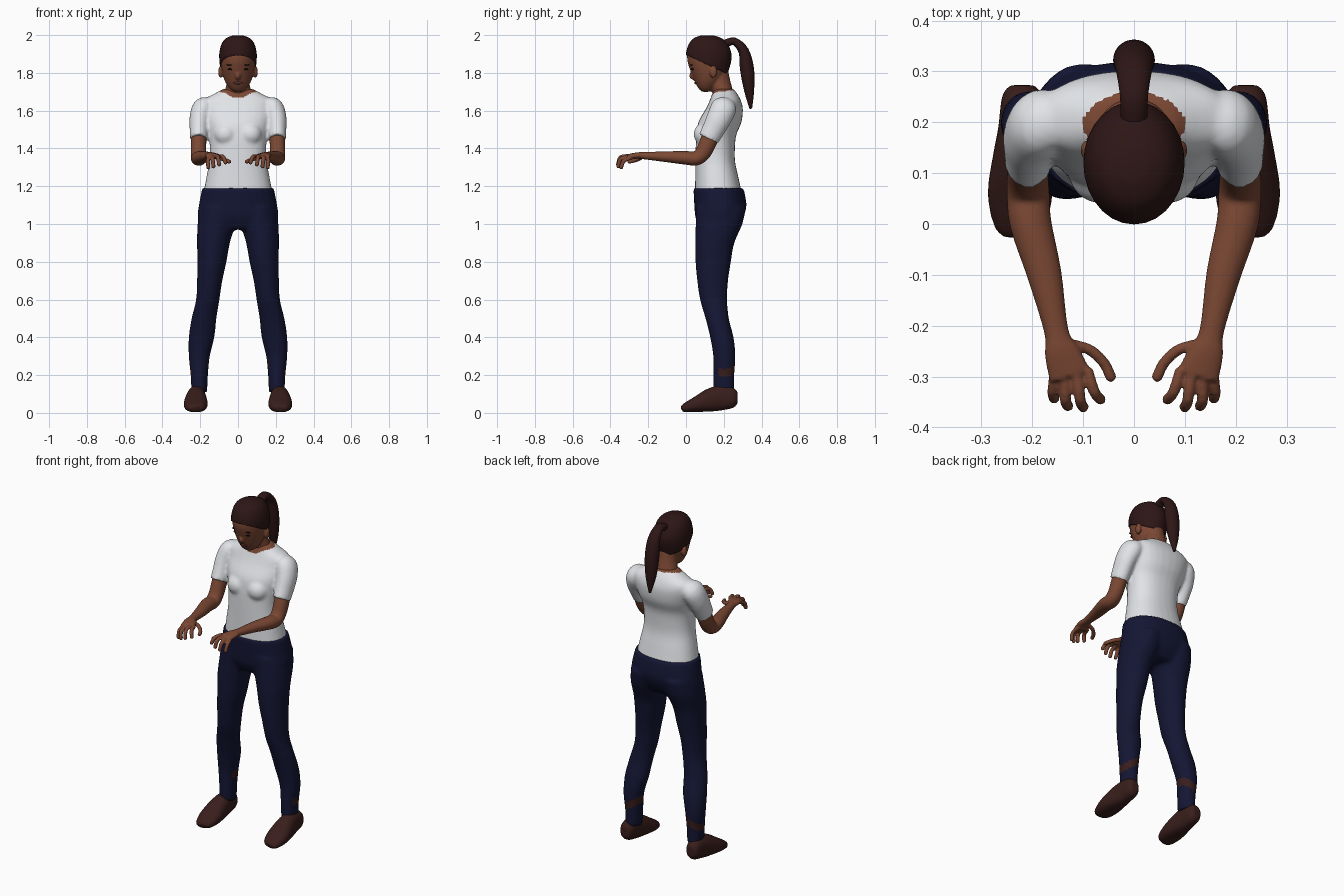
import bpy, bmesh, math
from mathutils import Vector, Matrix

cube = bpy.data.objects.get("Cube")
if cube:
    bpy.data.objects.remove(cube, do_unlink=True)

X_AXIS, Z_AXIS = Vector((1, 0, 0)), Vector((0, 0, 1))


def material(name, r, g, b):
    mat = bpy.data.materials.new(name)
    mat.use_nodes = True
    mat.diffuse_color = (r, g, b, 1)
    shader = mat.node_tree.nodes["Principled BSDF"]
    shader.inputs["Base Color"].default_value = (r, g, b, 1)
    shader.inputs["Roughness"].default_value = 0.8
    return mat


skin = material("brown skin", .2, .065, .034)
hair_color = material("dark brown hair", .027, .008, .008)
white = material("white cotton", .8, .82, .85)
navy = material("navy denim", .007, .008, .034)
leather = material("brown leather", .04, .013, .011)
dark = material("dark lashes", .012, .005, .004)
lip_color = material("lip brown", .13, .036, .027)


def spline(a, b, c, d, t):
    """Catmull-Rom blend of four rows of numbers."""
    return [.5 * (2 * q + (r - p) * t + (2 * p - 5 * q + 4 * r - s) * t * t
                  + (3 * q - p - 3 * r + s) * t ** 3)
            for p, q, r, s in zip(a, b, c, d)]


def loft(bm, rows, axis=None, side=1, sides=28, power=2, steps=4):
    """Skin oval rings; each row is centre x, y, z, half width, half depth."""
    rows = [(row[0] * side,) + tuple(row[1:]) for row in rows]
    padded = [rows[0]] + rows + [rows[-1]]
    fine = []
    for i in range(len(rows) - 1):
        for k in range(steps):
            fine.append(spline(*padded[i:i + 4], k / steps))
    fine.append(rows[-1])
    rings = []
    for i, row in enumerate(fine):
        before = Vector(fine[max(i - 1, 0)][:3])
        after = Vector(fine[min(i + 1, len(fine) - 1)][:3])
        along = axis or (after - before).normalized()
        across = (X_AXIS - along * X_AXIS.dot(along)).normalized()
        over = along.cross(across)
        ring = []
        for k in range(sides):
            c = math.cos(math.tau * k / sides)
            s = math.sin(math.tau * k / sides)
            c = math.copysign(abs(c) ** (2 / power), c)
            s = math.copysign(abs(s) ** (2 / power), s)
            point = Vector(row[:3]) + across * (c * row[3]) + over * (s * row[4])
            ring.append(bm.verts.new(point))
        rings.append(ring)
    for low, high in zip(rings, rings[1:]):
        for k in range(sides):
            n = (k + 1) % sides
            bm.faces.new((low[k], low[n], high[n], high[k]))
    bm.faces.new(rings[0][::-1])
    bm.faces.new(rings[-1])


def ball(bm, centre, size, side=1):
    place = Matrix.Translation((centre[0] * side, centre[1], centre[2]))
    bmesh.ops.create_uvsphere(bm, u_segments=20, v_segments=12, radius=1,
                              matrix=place @ Matrix.Diagonal((*size, 1)))


def finish(bm, name, mats, voxel=0, smooth=4, mirror=False, rule=None):
    """Make the object, blend its pieces, and colour faces by a rule."""
    bmesh.ops.recalc_face_normals(bm, faces=bm.faces)
    mesh = bpy.data.meshes.new(name)
    bm.to_mesh(mesh)
    bm.free()
    obj = bpy.data.objects.new(name, mesh)
    bpy.context.collection.objects.link(obj)
    if voxel:
        blend = obj.modifiers.new("Blend", "REMESH")
        blend.mode, blend.voxel_size = "VOXEL", voxel
        relax = obj.modifiers.new("Relax", "SMOOTH")
        relax.factor, relax.iterations = .5, smooth
    if mirror:
        obj.modifiers.new("Mirror", "MIRROR")
    if obj.modifiers:
        graph = bpy.context.evaluated_depsgraph_get()
        baked = bpy.data.meshes.new_from_object(obj.evaluated_get(graph))
        obj.modifiers.clear()
        obj.data = baked
    obj.data.materials.clear()
    for mat in mats:
        obj.data.materials.append(mat)
    for face in obj.data.polygons:
        face.use_smooth = True
        face.material_index = int(rule(face.center)) if rule else 0
    return obj


# Trousers: hips and two legs, with leather showing at the ankles
leg = [(.205, .2, .11, .042, .055), (.205, .2, .2, .046, .056), (.205, .203, .3, .056, .059),
       (.193, .19, .4, .068, .062), (.18, .165, .5, .066, .062), (.16, .146, .6, .062, .072),
       (.15, .141, .7, .067, .082), (.138, .144, .8, .077, .094), (.13, .152, .9, .087, .104),
       (.114, .175, 1, .1, .124), (.1, .185, 1.09, .1, .133)]
hips = [(0, .17, .97, .16, .09), (0, .176, 1.03, .212, .125), (0, .182, 1.1, .207, .138),
        (0, .172, 1.19, .19, .133)]
bm = bmesh.new()
loft(bm, hips, Z_AXIS, power=2.2)
for side in (1, -1):
    loft(bm, leg, Z_AXIS, side)
finish(bm, "trousers", [navy, leather], .011,
       rule=lambda p: p.y > .17 and abs(p.z - .24 + .6 * (abs(p.x) - .205)) < .022)

# Shoes
shoe = [(.22, .273, .08, .025, .03), (.22, .25, .08, .04, .054), (.22, .19, .08, .047, .066),
        (.222, .13, .068, .056, .062), (.224, .06, .046, .064, .043), (.225, 0, .028, .052, .026),
        (.223, -.022, .02, .032, .015)]
bm = bmesh.new()
loft(bm, shoe, power=2.3)
finish(bm, "shoes", [leather], .008, 3, mirror=True)

# Shirt: torso, chest and short sleeves, with a bare round neckline
torso = [(0, .172, 1.16, .184, .125), (0, .163, 1.25, .167, .114), (0, .155, 1.33, .152, .105),
         (0, .155, 1.4, .149, .104), (0, .16, 1.47, .156, .106), (0, .18, 1.54, .172, .114),
         (0, .203, 1.61, .185, .098), (0, .208, 1.655, .185, .082), (0, .205, 1.69, .125, .066),
         (0, .2, 1.715, .08, .052)]
sleeve = [(.14, .205, 1.63, .035, .05), (.18, .2, 1.615, .058, .068), (.202, .175, 1.56, .055, .066),
          (.207, .145, 1.5, .049, .06), (.208, .118, 1.45, .046, .056)]
bm = bmesh.new()
loft(bm, torso, Z_AXIS, power=2.3)
for side in (1, -1):
    loft(bm, sleeve, side=side)
    ball(bm, (.065, .096, 1.475), (.062, .056, .06), side)
finish(bm, "shirt", [white, skin], .009, 6,
       rule=lambda p: p.z > 1.65 and (p.x / .1) ** 2 + ((p.y - .195) / .064) ** 2 < 1)

# Bare arms with hands held forward
arm = [(.2, .17, 1.55, .04, .045), (.208, .125, 1.45, .041, .046), (.209, .092, 1.38, .041, .042),
       (.208, .055, 1.348, .042, .038), (.203, 0, 1.35, .041, .036), (.176, -.1, 1.356, .034, .029),
       (.153, -.21, 1.361, .024, .02), (.143, -.25, 1.363, .034, .017), (.126, -.298, 1.357, .042, .015)]
fingers = [[(.092, -.285, 1.358), (.078, -.33, 1.355), (.066, -.345, 1.325)],
           [(.113, -.29, 1.36), (.106, -.345, 1.354), (.1, -.36, 1.315)],
           [(.135, -.29, 1.357), (.135, -.345, 1.345), (.13, -.358, 1.305)],
           [(.154, -.285, 1.352), (.16, -.328, 1.335), (.157, -.343, 1.3)],
           [(.135, -.235, 1.357), (.09, -.246, 1.346), (.06, -.272, 1.336), (.046, -.3, 1.33)]]
bm = bmesh.new()
loft(bm, arm)
for finger in fingers:
    loft(bm, [joint + (.011, .011) for joint in finger], sides=12)
    ball(bm, finger[-1], (.011, .011, .011))
finish(bm, "arms", [skin], .0045, 3, mirror=True)

# Head with neck, nose and ears
skull = [(0, .105, 1.7, .02, .02), (0, .108, 1.715, .043, .04), (0, .115, 1.745, .064, .065),
         (0, .12, 1.78, .078, .085), (0, .12, 1.82, .087, .1), (0, .12, 1.86, .092, .112),
         (0, .12, 1.9, .093, .113), (0, .118, 1.945, .082, .097), (0, .115, 1.975, .058, .068),
         (0, .112, 1.99, .022, .026)]
neck = [(0, .2, 1.66, .085, .052), (0, .192, 1.71, .069, .055), (0, .178, 1.76, .058, .056),
        (0, .165, 1.83, .055, .055)]
bm = bmesh.new()
loft(bm, skull, Z_AXIS)
loft(bm, neck, Z_AXIS)
ball(bm, (0, .04, 1.785), (.015, .024, .022))
for side in (1, -1):
    ball(bm, (.092, .145, 1.805), (.013, .02, .032), side)
finish(bm, "head", [skin], .006, 3)

# Hair drawn back: an enlarged cap cut along the hairline
bm = bmesh.new()
cap = [(x, y, 1.85 + (z - 1.85) * 1.06, w + .006, d + .007) for x, y, z, w, d in skull]
loft(bm, cap, Z_AXIS)
bmesh.ops.bisect_plane(bm, geom=bm.verts[:] + bm.edges[:] + bm.faces[:],
                       plane_co=(0, 0, 1.895), plane_no=(0, .46, 1), clear_inner=True)
bmesh.ops.holes_fill(bm, edges=[e for e in bm.edges if e.is_boundary])
finish(bm, "hair", [hair_color])

# Ponytail
tail = [(0, .2, 1.95, .026, .022), (0, .255, 1.967, .028, .02), (0, .305, 1.915, .036, .028),
        (0, .323, 1.82, .041, .037), (0, .334, 1.71, .032, .027), (0, .343, 1.61, .007, .007)]
bm = bmesh.new()
loft(bm, tail)
finish(bm, "ponytail", [hair_color])

# Lowered eyes, brows and lips
bm = bmesh.new()
for side in (1, -1):
    ball(bm, (.038, .036, 1.82), (.017, .009, .006), side)
    ball(bm, (.04, .03, 1.842), (.021, .009, .004), side)
finish(bm, "eyes_and_brows", [dark])
bm = bmesh.new()
ball(bm, (0, .056, 1.747), (.024, .012, .008))
finish(bm, "lips", [lip_color])
